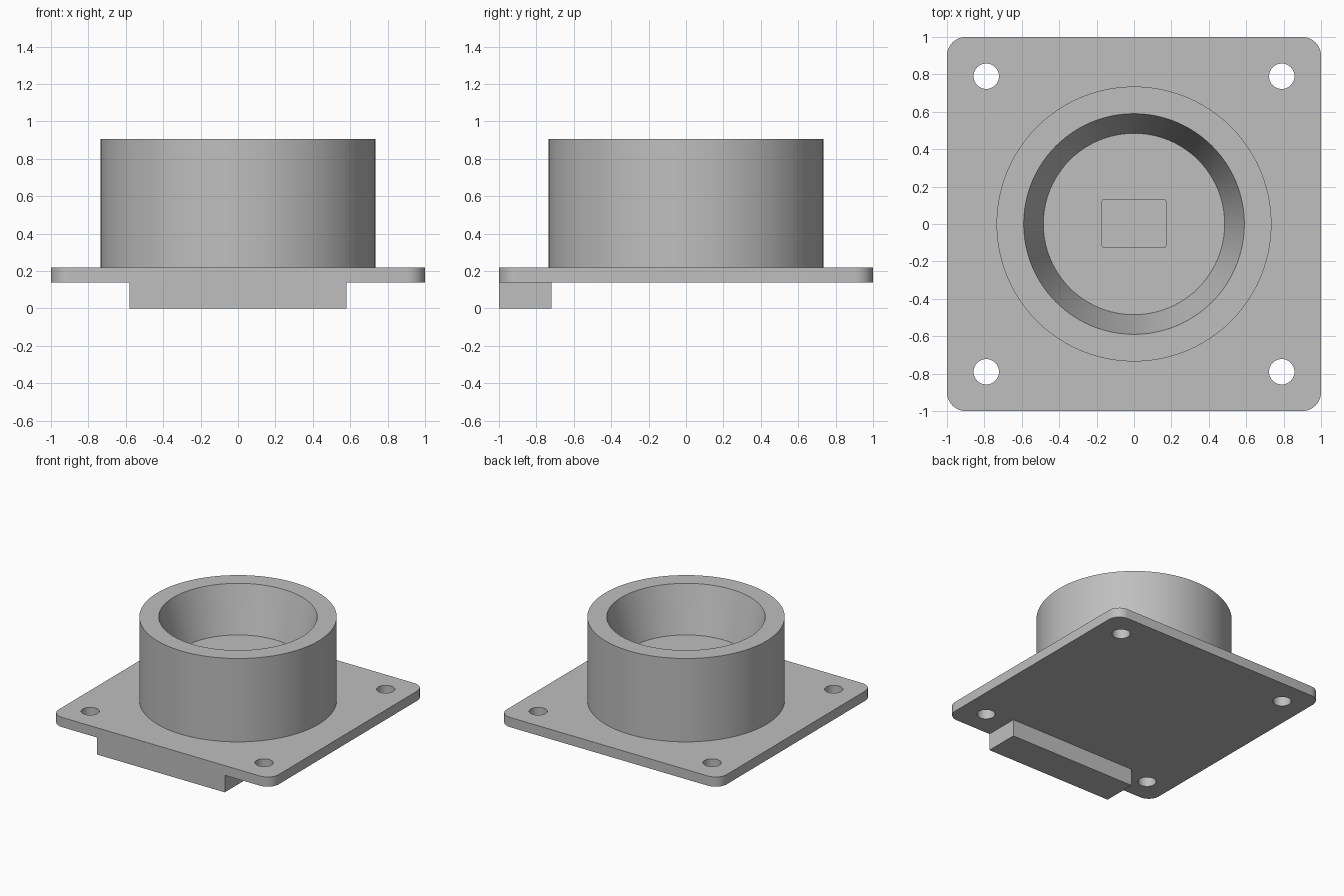
import bpy, bmesh, math
from mathutils import Matrix, Vector

if "Cube" in bpy.data.objects:
    bpy.data.objects.remove(bpy.data.objects["Cube"], do_unlink=True)

PLATE_BOTTOM, PLATE_TOP, RIM = 0.14, 0.22, 0.905
SEGMENTS = 96

grey = bpy.data.materials.new("plain grey")
grey.use_nodes = True
COLOUR = (0.52, 0.52, 0.52, 1)
grey.diffuse_color = COLOUR
grey.node_tree.nodes["Principled BSDF"].inputs["Base Color"].default_value = COLOUR


def finish(bm, name):
    bmesh.ops.recalc_face_normals(bm, faces=bm.faces)
    mesh = bpy.data.meshes.new(name)
    bm.to_mesh(mesh)
    bm.free()
    mesh.materials.append(grey)
    obj = bpy.data.objects.new(name, mesh)
    bpy.context.scene.collection.objects.link(obj)
    return obj


def box(name, low, high, corner=0.0):
    """Box between two corners, with optional rounded upright edges."""
    low, high = Vector(low), Vector(high)
    bm = bmesh.new()
    bmesh.ops.create_cube(bm, size=1)
    bmesh.ops.scale(bm, vec=high - low, verts=bm.verts)
    bmesh.ops.translate(bm, vec=(low + high) / 2, verts=bm.verts)
    if corner:
        upright = [e for e in bm.edges
                   if abs(e.verts[0].co.z - e.verts[1].co.z) > 1e-4]
        bmesh.ops.bevel(bm, geom=upright, offset=corner, segments=10,
                        profile=0.5, affect='EDGES')
    return finish(bm, name)


def lathe(name, profile):
    """Revolve a radius/height profile that starts and ends on the axis."""
    bm = bmesh.new()
    verts = [bm.verts.new((r, 0, z)) for r, z in profile]
    edges = [bm.edges.new(pair) for pair in zip(verts, verts[1:])]
    bmesh.ops.spin(bm, geom=verts + edges, cent=(0, 0, 0), axis=(0, 0, 1),
                   angle=math.tau, steps=SEGMENTS, use_merge=True)
    bmesh.ops.remove_doubles(bm, verts=bm.verts, dist=1e-5)
    return finish(bm, name)


def cut(target, cutter):
    cutter.hide_render = True
    cutter.hide_set(True)
    mod = target.modifiers.new(cutter.name, 'BOOLEAN')
    mod.operation, mod.solver, mod.object = 'DIFFERENCE', 'EXACT', cutter


def smooth(obj):
    """Bake the cuts, then smooth the curved walls only."""
    bpy.context.view_layer.update()
    depsgraph = bpy.context.evaluated_depsgraph_get()
    obj.data = bpy.data.meshes.new_from_object(obj.evaluated_get(depsgraph))
    obj.modifiers.clear()
    bpy.ops.object.select_all(action='DESELECT')
    obj.select_set(True)
    bpy.context.view_layer.objects.active = obj
    bpy.ops.object.shade_smooth_by_angle(angle=math.radians(30))


# Mounting plate with four bolt holes
plate = box("mounting_plate", (-1, -1, PLATE_BOTTOM), (1, 1, PLATE_TOP), 0.1)
bm = bmesh.new()
for x in (-0.79, 0.79):
    for y in (-0.79, 0.79):
        bmesh.ops.create_cone(bm, cap_ends=True, segments=40, radius1=0.068,
                              radius2=0.068, depth=0.4,
                              matrix=Matrix.Translation((x, y, PLATE_TOP)))
cut(plate, finish(bm, "bolt_hole_cutter"))
smooth(plate)

# Round cup with a tapered bore and a flat floor
FLOOR = 0.53
cup = lathe("round_cup", [(0, PLATE_TOP), (0.735, PLATE_TOP), (0.735, RIM),
                          (0.59, RIM), (0.485, FLOOR), (0, FLOOR)])

# Rectangular pocket in the cup floor
cut(cup, box("floor_pocket_cutter", (-0.17, -0.125, 0.3), (0.17, 0.13, 0.7), 0.01))
smooth(cup)

# Locating bar under the front edge
box("front_locating_bar", (-0.58, -1, 0), (0.58, -0.72, PLATE_BOTTOM))
